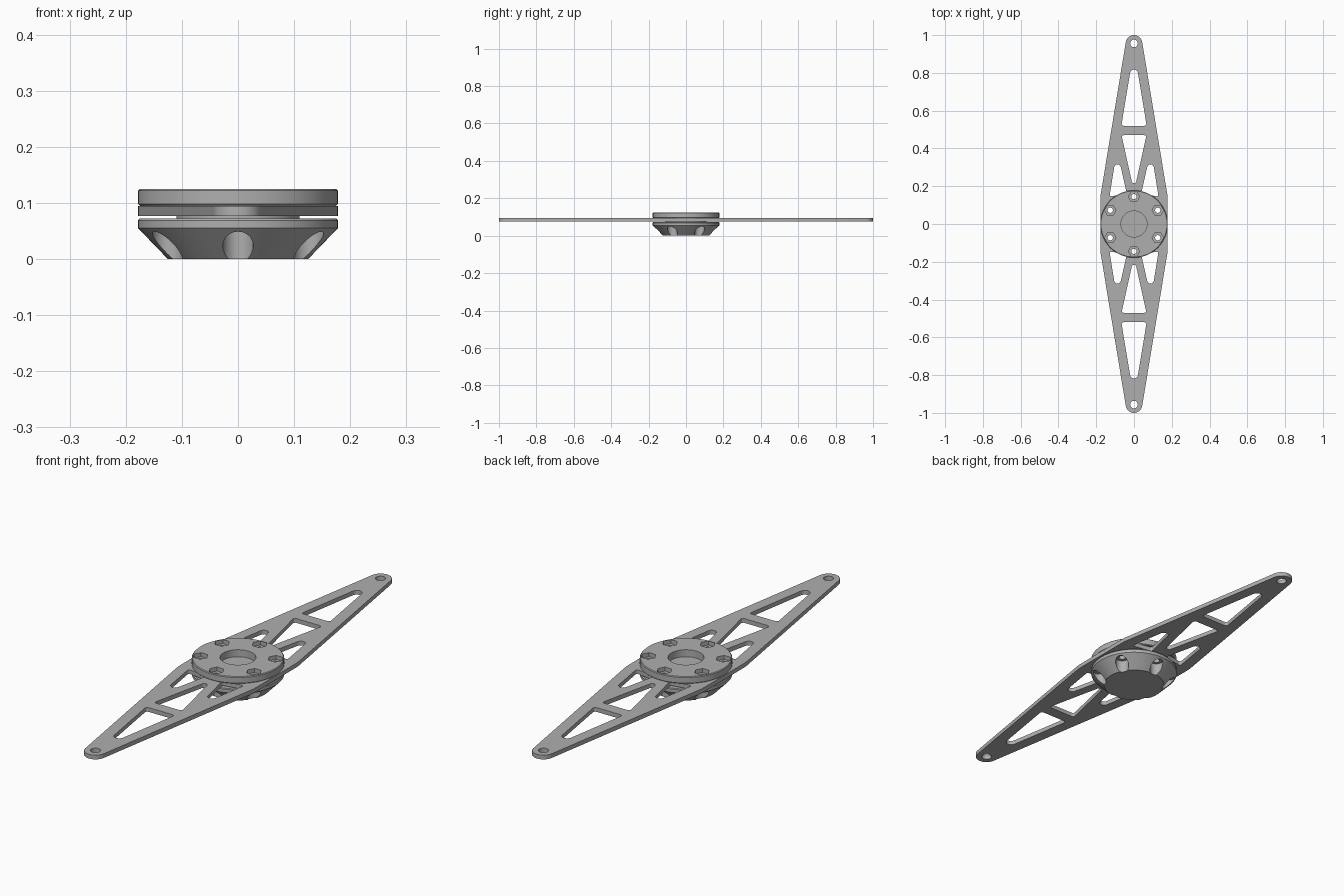
import bpy, bmesh
from math import sin, cos, radians, pi, tan
from mathutils import Vector

cube = bpy.data.objects.get("Cube")
if cube:
    bpy.data.objects.remove(cube, do_unlink=True)

metal = bpy.data.materials.new("grey metal")
metal.use_nodes = True
GREY = (0.43, 0.43, 0.43, 1)
metal.diffuse_color = GREY
metal.node_tree.nodes["Principled BSDF"].inputs["Base Color"].default_value = GREY

BOLT_R = 0.145
BOLTS = [Vector((BOLT_R * cos(a), BOLT_R * sin(a))) for a in (pi / 6 + i * pi / 3 for i in range(6))]


def activate(ob):
    bpy.ops.object.select_all(action="DESELECT")
    ob.select_set(True)
    bpy.context.view_layer.objects.active = ob


def from_bmesh(name, bm):
    bmesh.ops.recalc_face_normals(bm, faces=bm.faces)
    me = bpy.data.meshes.new(name)
    bm.to_mesh(me)
    bm.free()
    ob = bpy.data.objects.new(name, me)
    bpy.context.collection.objects.link(ob)
    me.materials.append(metal)
    return ob


def lathe(name, profile, closed=False, steps=72):
    """Revolve an (r, z) profile about the z axis."""
    bm = bmesh.new()
    vs = [bm.verts.new((r, 0, z)) for r, z in profile]
    pairs = list(zip(vs, vs[1:])) + ([(vs[-1], vs[0])] if closed else [])
    edges = [bm.edges.new(p) for p in pairs]
    bmesh.ops.spin(bm, geom=vs + edges, cent=(0, 0, 0), axis=(0, 0, 1),
                   angle=2 * pi, steps=steps, use_duplicate=False)
    bmesh.ops.remove_doubles(bm, verts=bm.verts, dist=1e-5)
    return from_bmesh(name, bm)


def cut_bolts(ob, radius, z0, z1, sides):
    """Cut a ring of six prisms out of a part."""
    bm = bmesh.new()
    for p in BOLTS:
        new = bmesh.ops.create_cone(bm, cap_ends=True, segments=sides, radius1=radius,
                                    radius2=radius, depth=z1 - z0)["verts"]
        if sides == 6:  # corners point along x
            ang = min(abs((new[0].co.xy.angle_signed(Vector((1, 0)))) % (pi / 3)), pi / 3)
            c, s = cos(ang), sin(ang)
            for v in new:
                v.co.x, v.co.y = c * v.co.x - s * v.co.y, s * v.co.x + c * v.co.y
            first = new[0].co.xy.normalized()
            if abs(sin(3 * first.angle_signed(Vector((1, 0))))) > 0.01:
                for v in new:
                    v.co.x, v.co.y = (cos(-2 * ang) * v.co.x - sin(-2 * ang) * v.co.y,
                                      sin(-2 * ang) * v.co.x + cos(-2 * ang) * v.co.y)
        bmesh.ops.translate(bm, verts=new, vec=(p.x, p.y, (z0 + z1) / 2))
    cutter = from_bmesh("bolt_cutter", bm)
    cutter.hide_render = True
    mod = ob.modifiers.new("bolts", "BOOLEAN")
    mod.operation, mod.solver, mod.object = "DIFFERENCE", "EXACT", cutter
    activate(ob)
    bpy.ops.object.modifier_apply(modifier=mod.name)
    bpy.data.objects.remove(cutter, do_unlink=True)


def arc(cx, cy, r, a0, a1, n):
    return [(cx + r * cos(radians(a0 + (a1 - a0) * i / n)),
             cy + r * sin(radians(a0 + (a1 - a0) * i / n))) for i in range(n + 1)]


def rounded(corners, n=6):
    """Polygon from (x, y, fillet radius) corners."""
    pts = []
    for i, (x, y, r) in enumerate(corners):
        p = Vector((x, y))
        a = (Vector(corners[i - 1][:2]) - p).normalized()
        b = (Vector(corners[(i + 1) % len(corners)][:2]) - p).normalized()
        half = a.angle(b) / 2
        centre = p + (a + b).normalized() * (r / sin(half))
        u = p + a * (r / tan(half)) - centre
        v = p + b * (r / tan(half)) - centre
        for k in range(n + 1):
            d = (u.normalized().slerp(v.normalized(), k / n)) * r
            pts.append(tuple(centre + d))
    return pts


# Lower hub: tapered cup with a raised boss, scallops and bolt holes
hub = lathe("lower_hub", [(0, 0), (0.125, 0), (0.178, 0.055), (0.178, 0.069), (0.175, 0.072),
                          (0.11, 0.072), (0.11, 0.077), (0, 0.077)])
cut_bolts(hub, 0.027, -0.02, 0.053, 32)
cut_bolts(hub, 0.014, 0.04, 0.09, 20)

# Upper clamp disc: centre bore, hexagonal nut pockets and bolt holes
disc = lathe("clamp_disc", [(0.069, 0.095), (0.175, 0.095), (0.178, 0.098), (0.178, 0.122),
                            (0.175, 0.125), (0.069, 0.125)], closed=True)
cut_bolts(disc, 0.030, 0.108, 0.14, 6)
cut_bolts(disc, 0.014, 0.08, 0.12, 20)

# Double arm plate: outline, then lightening windows and holes
T = 9.35
outline = (arc(0, 0.956, 0.044, T, 180 - T, 16) + arc(0.022, 0.13, 0.2, 180 - T, 180, 4)
           + arc(0.022, -0.13, 0.2, 180, 180 + T, 4) + arc(0, -0.956, 0.044, 180 + T, 360 - T, 16)
           + arc(-0.022, -0.13, 0.2, -T, 0, 4) + arc(-0.022, 0.13, 0.2, 0, T, 4))
loops = [outline] + [arc(p.x, p.y, 0.014, 0, 342, 19) for p in BOLTS]
outer_window = rounded([(-0.067, 0.52, 0.01), (0.067, 0.52, 0.01), (0, 0.926, 0.021)])
inner_window = rounded([(-0.066, 0.47, 0.01), (0.066, 0.47, 0.01), (0, 0.172, 0.012)])
side_window = rounded([(0.038, 0.16, 0.008), (0.13, 0.145, 0.008), (0.09, 0.393, 0.018)])
windows = [outer_window, inner_window, side_window, [(-x, y) for x, y in side_window],
           arc(0, 0.956, 0.02, 0, 345, 23)]
for w in windows:
    loops += [w, [(x, -y) for x, y in w]]

curve = bpy.data.curves.new("arm_plate", "CURVE")
curve.dimensions, curve.fill_mode, curve.extrude = "2D", "BOTH", 0.009
for pts in loops:
    sp = curve.splines.new("POLY")
    sp.points.add(len(pts) - 1)
    for q, (x, y) in zip(sp.points, pts):
        q.co = (x, y, 0, 1)
    sp.use_cyclic_u = True
plate = bpy.data.objects.new("arm_plate", curve)
bpy.context.collection.objects.link(plate)
plate.location.z = 0.086
activate(plate)
bpy.ops.object.convert(target="MESH")
plate = bpy.context.view_layer.objects.active
plate.data.materials.clear()
plate.data.materials.append(metal)
bm = bmesh.new()
bm.from_mesh(plate.data)
bmesh.ops.remove_doubles(bm, verts=bm.verts, dist=1e-5)
bmesh.ops.recalc_face_normals(bm, faces=bm.faces)
bm.to_mesh(plate.data)
bm.free()

for ob in (hub, disc, plate):
    activate(ob)
    bpy.ops.object.shade_smooth_by_angle(angle=radians(30))
